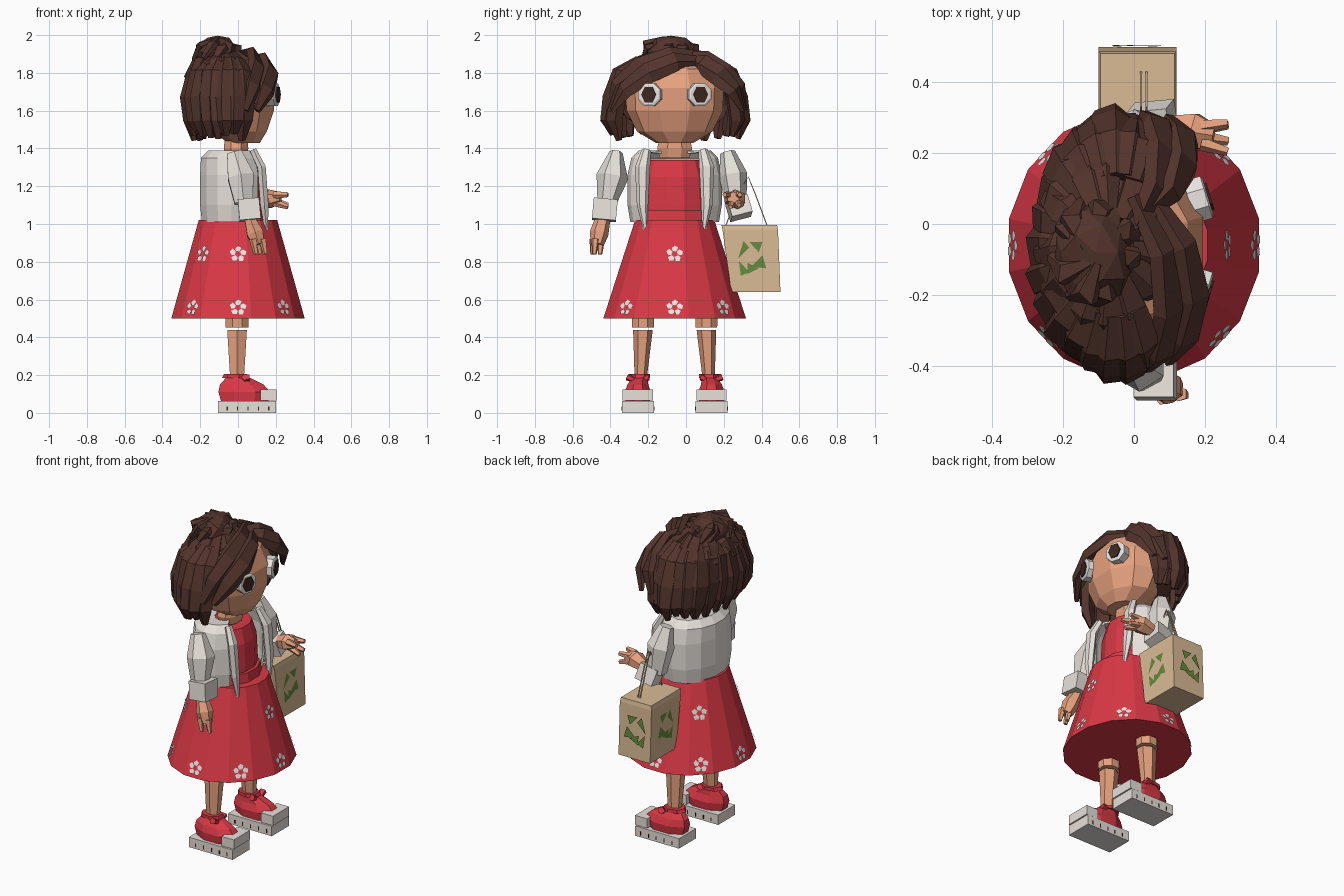
import bpy, bmesh, math, random
from mathutils import Vector

if "Cube" in bpy.data.objects:
    bpy.data.objects.remove(bpy.data.objects["Cube"])

random.seed(4)
CY = -0.06  # body centre line in y (the figure looks along +x)


def mat(name, rgb):
    m = bpy.data.materials.new(name)
    m.diffuse_color = (*rgb, 1)
    m.use_nodes = True
    m.node_tree.nodes["Principled BSDF"].inputs["Base Color"].default_value = m.diffuse_color
    return m


RED = mat("red", (0.7, 0.04, 0.06))
SKIN = mat("skin", (0.8, 0.36, 0.21))
HAIR = mat("hair", (0.085, 0.034, 0.025))
CLOTH = mat("cloth", (0.8, 0.75, 0.7))
TAN = mat("tan", (0.7, 0.5, 0.3))
GREEN = mat("green", (0.13, 0.26, 0.05))
DARK = mat("dark", (0.05, 0.02, 0.015))
WHITE = mat("white", (0.82, 0.79, 0.76))


def finish(name, bm, m):
    bmesh.ops.recalc_face_normals(bm, faces=bm.faces)
    me = bpy.data.meshes.new(name)
    bm.to_mesh(me)
    bm.free()
    me.materials.append(m)
    ob = bpy.data.objects.new(name, me)
    bpy.context.collection.objects.link(ob)
    return ob


def tube(name, pts, radii, m, n=5, side=(1, 0, 0), flat=False, arc=None):
    """Faceted loft along pts; radii are (along side, across side)."""
    bm = bmesh.new()
    pts = [Vector(p) for p in pts]
    angs = [2 * math.pi * (k + 0.5) / n for k in range(n)]
    if arc:
        angs = [math.radians(arc[0] + (arc[1] - arc[0]) * k / (n - 1)) for k in range(n)]
    rings = []
    for i, (p, r) in enumerate(zip(pts, radii)):
        t = Vector((0, 0, 1)) if flat else (pts[min(i + 1, len(pts) - 1)] - pts[max(i - 1, 0)]).normalized()
        w = Vector(side)
        w = (w - t * w.dot(t)).normalized()
        u = t.cross(w)
        rings.append([bm.verts.new(p + w * r[0] * math.cos(a) + u * r[1] * math.sin(a)) for a in angs])
    for a, b in zip(rings, rings[1:]):
        for k in range(n - 1 if arc else n):
            j = (k + 1) % n
            bm.faces.new((a[k], a[j], b[j], b[k]))
    if not arc:
        bm.faces.new(rings[0])
        bm.faces.new(rings[-1])
    return finish(name, bm, m)


def stack(name, rows, m, n, arc=None):
    """Horizontal elliptical rings: rows of (z, rx, ry, cx, cy)."""
    return tube(name, [(r[3], r[4], r[0]) for r in rows], [r[1:3] for r in rows], m, n, flat=True, arc=arc)


def box(name, lo, hi, m):
    bm = bmesh.new()
    bmesh.ops.create_cube(bm, size=1)
    for v in bm.verts:
        v.co = Vector([(a + b) / 2 + c * (b - a) for a, b, c in zip(lo, hi, v.co)])
    return finish(name, bm, m)


def ball(name, c, r, m, jitter=0.0, keep=None):
    bm = bmesh.new()
    bmesh.ops.create_icosphere(bm, subdivisions=2, radius=1)
    for v in bm.verts:
        k = 1 + random.uniform(-jitter, jitter)
        v.co = Vector([a + b * q * k for a, b, q in zip(c, r, v.co)])
    if keep:
        bmesh.ops.delete(bm, geom=[v for v in bm.verts if not keep(v.co)], context='VERTS')
    return finish(name, bm, m)


# head, neck and eyes
stack("head", [(1.43, .09, .1, .03, CY), (1.49, .15, .2, .01, CY), (1.6, .2, .255, 0, CY),
               (1.72, .205, .26, 0, CY), (1.82, .17, .22, -.01, CY), (1.88, .08, .1, -.02, CY)], SKIN, 10)
stack("neck", [(1.35, .06, .085, -.01, CY), (1.4, .07, .1, -.01, CY), (1.46, .065, .085, -.01, CY)], SKIN, 8)
for s in (-1, 1):
    y = CY + s * 0.13
    d = Vector((1, 0.3 * s, 0)).normalized()
    c = Vector((0.185, y, 1.685))
    tube("eye_white", [c - d * .03, c + d * .02, c + d * .025], [(.065, .067), (.065, .067), (.055, .055)],
         WHITE, 8, side=(0, 0, 1))
    tube("pupil", [c + d * .02, c + d * .032], [(.048, .04)] * 2, DARK, 6, side=(0, 0, 1))

# hair cap, open over the face
ball("hair_cap", (-.055, CY, 1.68), (.225, .32, .225), HAIR, .03,
     lambda v: v.x < 0.04 or v.z > 1.83)
# ragged bob locks round the sides and back
for k in range(17):
    a = math.radians(66 + 228 * k / 16)
    cs, sn = math.cos(a), math.sin(a)
    drop = random.uniform(1.44, 1.48)
    e = random.uniform(.93, 1.03)
    w = random.uniform(.85, 1.1)
    pts = [(-.05 + .225 * f * g * cs, CY + .355 * f * sn, z) for f, g, z in
           ((.55, 1, 1.87), (.85, 1, 1.8), (1.0 * e, .97, 1.67), (1.04 * e, .86, 1.55), (.96 * e, .84, drop))]
    tube("hair_lock", pts, [(.04, .02), (.06 * w, .035), (.066 * w, .04), (.055 * w, .04), (.02, .015)],
         HAIR, 5, side=(-sn * .25, cs * .36, random.uniform(-.04, .04)))
# swept fringe from an off-centre parting
fringe = [
    [(.05, .08, 1.86), (.14, -.06, 1.86), (.175, -.2, 1.8), (.15, -.32, 1.71), (.1, -.39, 1.6)],
    [(.0, .08, 1.89), (.08, -.08, 1.89), (.1, -.24, 1.83), (.08, -.36, 1.73), (.04, -.41, 1.6)],
    [(.03, .03, 1.87), (.1, .09, 1.85), (.14, .17, 1.79), (.14, .25, 1.71), (.1, .3, 1.6)],
    [(.0, -.02, 1.89), (.06, .1, 1.87), (.08, .2, 1.8), (.07, .28, 1.72), (.03, .31, 1.6)]]
for p in fringe:
    tube("fringe", p, [(.03, .02), (.055, .035), (.065, .035), (.055, .03), (.02, .012)], HAIR, 5,
         side=(-.5, 0, 1))
# strands gathered up towards the bun
for k in range(12):
    a = 2 * math.pi * k / 12 + random.uniform(-.15, .15)
    cs, sn = math.cos(a), math.sin(a)
    tube("gathered_strand", [(-.07 + .2 * f * cs, CY + .28 * f * sn, z) for f, z in
                             ((1.0, 1.77), (.75, 1.855), (.3, 1.91))],
         [(.03, .02), (.055, .028), (.03, .02)], HAIR, 5, side=(-sn, cs, 0))
# messy bun of wrapped tufts
BX, BY = -.11, CY - .02
ball("bun", (BX, BY, 1.91), (.11, .14, .08), HAIR, .12)
for k in range(8):
    a = 2 * math.pi * k / 8 + random.uniform(-.3, .3)
    h = random.uniform(-.015, .01)
    tube("bun_strand", [(BX + .13 * math.cos(a + q) * f, BY + .16 * math.sin(a + q) * f, z + h)
                        for q, f, z in ((0, .95, 1.87), (.4, .75, 1.945), (1, .2, 1.975))],
         [(.015, .015), (.045, .024), (.015, .012)], HAIR, 5,
         side=(-math.sin(a), math.cos(a), .4))

# dress
stack("bodice", [(1.0, .15, .19, -.02, CY), (1.1, .15, .19, -.02, CY), (1.25, .145, .18, -.02, CY),
                 (1.34, .12, .15, -.02, CY)], RED, 12)
stack("waistband", [(1.0, .17, .2, -.01, CY), (1.075, .165, .195, -.015, CY)], RED, 12)
SK = 16
stack("skirt", [(.5, .36, .385, 0, CY), (1.02, .212, .214, 0, CY)], RED, SK)


# small blossoms lying on the skirt facets
def blossom(deg, z, size):
    f = (z - .5) / .52
    k = math.cos(math.pi / SK)
    a = math.radians(deg)
    rx, ry = (.36 - .148 * f) * k, (.385 - .171 * f) * k
    nrm = Vector((math.cos(a) / rx, math.sin(a) / ry, 1.0)).normalized()
    w = Vector((-math.sin(a) * rx, math.cos(a) * ry, 0)).normalized()
    u = nrm.cross(w)
    c = Vector((rx * math.cos(a), CY + ry * math.sin(a), z)) + nrm * .006
    bm = bmesh.new()
    for i in range(5):
        q = 2 * math.pi * i / 5 + .3
        ring = [(.38, q - .5), (.95, q - .48), (1.1, q), (.85, q + .45), (.45, q + .6)]
        bm.faces.new([bm.verts.new(c + size * r * (w * math.cos(t) + u * math.sin(t))) for r, t in ring])
    finish("skirt_blossom", bm, WHITE)


for d in range(0, 360, 45):
    blossom(d, .555, .042)
for d in (0, 90, 135, 225, 270):
    blossom(d, .84, .042)

# open jacket with hanging front edges
jk = stack("jacket", [(1.01, .17, .235, -.025, CY), (1.1, .18, .25, -.025, CY), (1.26, .18, .25, -.025, CY),
                      (1.35, .17, .23, -.03, CY), (1.39, .13, .19, -.03, CY), (1.385, .07, .1, -.02, CY)],
           CLOTH, 12, arc=(43, 317))
mod = jk.modifiers.new("thickness", 'SOLIDIFY')
mod.thickness = .012
for s in (-1, 1):
    tube("jacket_edge", [(.08, CY + s * .15, 1.39), (.125, CY + s * .17, 1.3), (.14, CY + s * .17, 1.1),
                         (.15, CY + s * .155, .97)], [(.02, .025), (.025, .04), (.025, .03), (.01, .012)], CLOTH, 6)

# lowered arm
tube("lowered_sleeve", [(-.02, -.37, 1.38), (.015, -.39, 1.25), (.03, -.42, 1.11)],
     [(.045, .035), (.08, .085), (.055, .05)], CLOTH, 6)
tube("lowered_cuff", [(.055, -.425, 1.13), (.065, -.435, 1.02)], [(.08, .09)] * 2, CLOTH, 4)
tube("lowered_hand", [(.06, -.44, 1.03), (.09, -.46, .95), (.11, -.47, .89)],
     [(.03, .04), (.05, .05), (.035, .035)], SKIN, 6)
for dx, dy in ((-.02, -.02), (.0, .02), (.03, -.01)):
    tube("lowered_finger", [(.1 + dx, -.47 + dy, .92), (.115 + dx, -.475 + dy, .84)],
         [(.022, .022), (.012, .012)], SKIN, 5)

# raised arm holding the bag
tube("raised_sleeve", [(-.02, .22, 1.38), (.0, .25, 1.26), (.02, .265, 1.1)],
     [(.045, .04), (.08, .075), (.06, .055)], CLOTH, 6)
tube("raised_cuff", [(.0, .275, 1.07), (.11, .285, 1.1)], [(.08, .07)] * 2, CLOTH, 4, side=(0, 1, .3))
tube("raised_hand", [(.09, .275, 1.11), (.17, .26, 1.135), (.225, .25, 1.14)],
     [(.035, .035), (.06, .05), (.035, .03)], SKIN, 6, side=(0, 1, 0))
for dy, dz in ((-.045, .03), (-.015, -.035), (.03, -.025), (.035, .03)):
    tube("raised_finger", [(.19, .255 + dy * .6, 1.135 + dz * .6), (.265, .25 + dy, 1.125 + dz)],
         [(.022, .022), (.013, .013)], SKIN, 5, side=(0, 1, 0))

# paper bag with handles and leaf shapes
R2 = math.sqrt(2)
tube("paper_bag", [(.01, .37, .64), (.01, .34, .97), (.01, .335, .995)],
     [(.11 * R2, .13 * R2), (.11 * R2, .147 * R2), (.105 * R2, .147 * R2)], TAN, 4, flat=True)
for x in (.02, .035):
    tube("bag_handle", [(x, .21, .99), (x, .28, 1.17), (x, .33, 1.25), (x, .37, 1.15), (x, .43, .99)],
         [(.004, .004)] * 5, TAN, 4)
for nx, ny in ((1, 0), (-1, 0), (0, 1)):
    bm = bmesh.new()
    for tri in (((-.08, .0), (-.02, .06), (-.05, .095)), ((-.02, .09), (.05, .09), (.03, .035)),
                ((-.075, -.01), (-.02, -.07), (-.065, -.09)), ((-.01, -.04), (.07, -.05), (.05, .02)),
                ((-.03, -.02), (-.03, -.08), (.03, -.05))):
        bm.faces.new([bm.verts.new((.01 + nx * .114 + u * abs(ny),
                                    .355 + ny * (.147 - v * .04) + u * abs(nx), .815 + v)) for u, v in tri])
    finish("bag_leaves", bm, GREEN)

# legs and platform shoes
for s in (-1, 1):
    y = CY + s * .168
    stack("thigh", [(.452, .065, .062, -.005, y), (.6, .065, .065, -.005, y)], SKIN, 8)
    stack("shin", [(.18, .042, .032, -.005, y + s * .012), (.44, .06, .052, -.005, y)], SKIN, 6)
    y = CY + s * .195
    box("shoe_sole", (-.105, y - .085, 0), (.2, y + .085, .062), CLOTH)
    box("toe_cap", (.12, y - .08, .066), (.205, y + .08, .125), CLOTH)
    for i in range(5):
        x = -.06 + i * .055
        box("sole_groove", (x, y - .087, .012), (x + .006, y + .087, .035), DARK)
    stack("shoe_upper", [(.062, .135, .07, .035, y), (.11, .15, .075, .035, y), (.15, .125, .06, .02, y),
                         (.185, .07, .045, .0, y - s * .01)], RED, 8)
    stack("ankle_strap", [(.185, .075, .055, -.01, y - s * .012), (.205, .065, .055, -.01, y - s * .012)], RED, 7)
    tube("shoe_bow", [(.04, y - .055, .19), (.05, y, .165), (.04, y + .055, .19)],
         [(.025, .02), (.015, .012), (.025, .02)], RED, 5)
